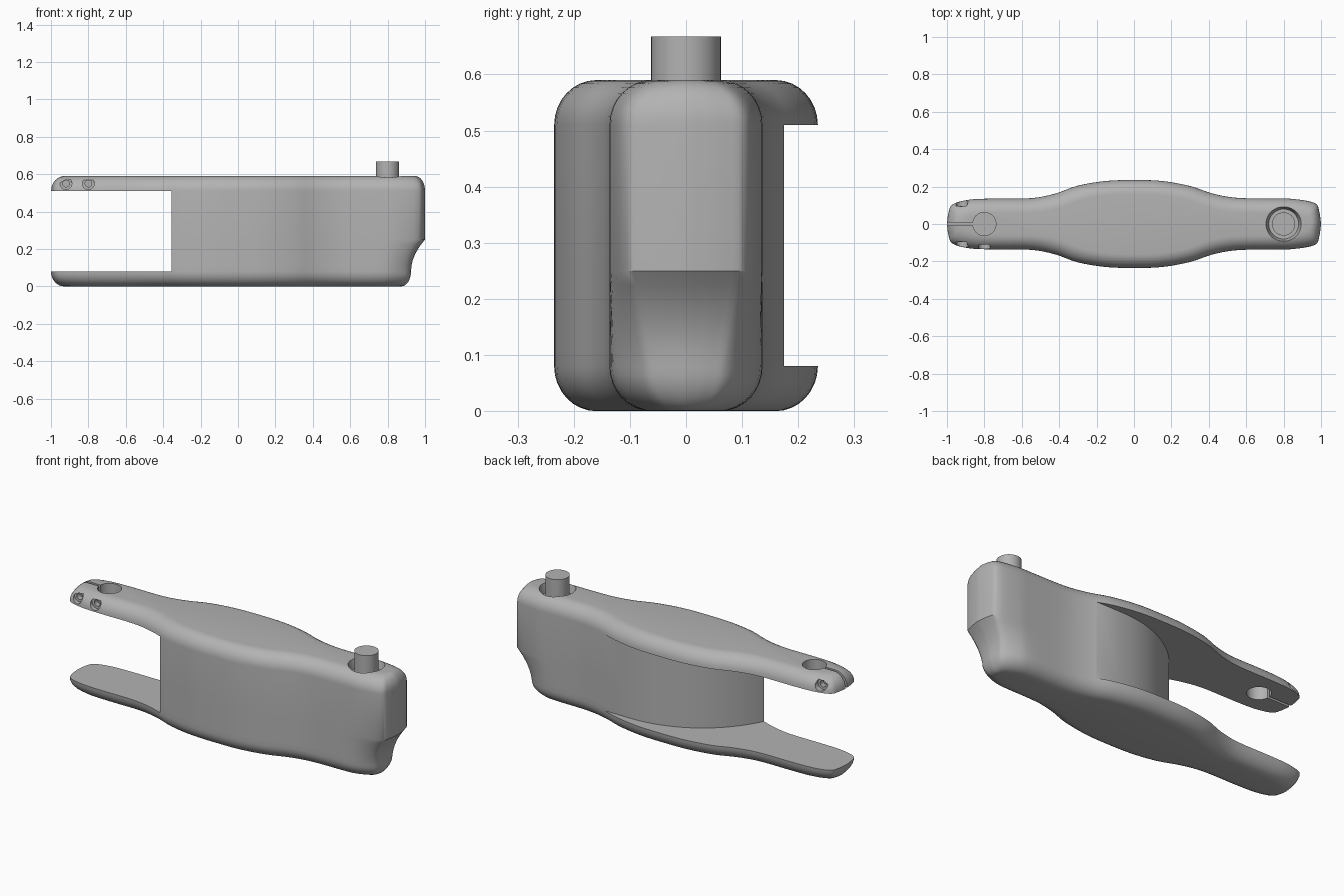
import bpy
import bmesh
from math import cos, sin, pi, radians
from mathutils import Vector

cube = bpy.data.objects.get("Cube")
if cube:
    bpy.data.objects.remove(cube, do_unlink=True)

H = 0.59            # body height
R = 0.08            # rounding of the upper and lower rims
LOW, HIGH = 0.08, 0.51   # slot between the two fork plates

grey = bpy.data.materials.new("satin_grey")
grey.use_nodes = True
grey.diffuse_color = (0.45, 0.45, 0.45, 1)
grey.node_tree.nodes["Principled BSDF"].inputs["Base Color"].default_value = (0.45, 0.45, 0.45, 1)


def finish(name, bm):
    bmesh.ops.recalc_face_normals(bm, faces=bm.faces)
    mesh = bpy.data.meshes.new(name)
    bm.to_mesh(mesh)
    bm.free()
    mesh.materials.append(grey)
    obj = bpy.data.objects.new(name, mesh)
    bpy.context.collection.objects.link(obj)
    return obj


def loft(name, rings):
    """Skin closed rings of equal length and cap both ends."""
    bm = bmesh.new()
    loops = [[bm.verts.new(p) for p in ring] for ring in rings]
    n = len(loops[0])
    for a, b in zip(loops, loops[1:]):
        for i in range(n):
            j = (i + 1) % n
            bm.faces.new((a[i], a[j], b[j], b[i]))
    bm.faces.new(loops[0][::-1])
    bm.faces.new(loops[-1])
    return finish(name, bm)


def cylinder(name, start, end, r1, r2=None, sides=40):
    """Round bar or cone between two points."""
    start, end = Vector(start), Vector(end)
    turn = (end - start).to_track_quat('Z', 'Y')
    rings = []
    for centre, r in ((start, r1), (end, r2 or r1)):
        rings.append([centre + turn @ Vector((r * cos(2 * pi * i / sides), r * sin(2 * pi * i / sides), 0))
                      for i in range(sides)])
    return loft(name, rings)


def prism(name, outline, z0, z1):
    return loft(name, [[(x, y, z) for x, y in outline] for z in (z0, z1)])


def cut(target, cutter):
    cutter.hide_render = True
    mod = target.modifiers.new("cut", 'BOOLEAN')
    mod.operation = 'DIFFERENCE'
    mod.solver = 'EXACT'
    mod.object = cutter
    bpy.context.view_layer.objects.active = target
    bpy.ops.object.modifier_apply(modifier=mod.name)
    bpy.data.objects.remove(cutter, do_unlink=True)


def smooth(obj):
    bpy.ops.object.select_all(action='DESELECT')
    obj.select_set(True)
    bpy.context.view_layer.objects.active = obj
    bpy.ops.object.shade_smooth_by_angle(angle=radians(32))


def spline(pts, steps=4):
    """Smooth curve through the points."""
    pts = [Vector(p) for p in pts]
    ext = [pts[0] * 2 - pts[1]] + pts + [pts[-1] * 2 - pts[-2]]
    out = []
    for a, b, c, d in zip(ext, ext[1:], ext[2:], ext[3:]):
        for s in range(steps):
            t = s / steps
            out.append(0.5 * (2 * b + (c - a) * t + (2 * a - 5 * b + 4 * c - d) * t * t
                              + (3 * b - a - 3 * c + d) * t ** 3))
    return out + [pts[-1]]


# Plan outline: one half, then mirrored across the long axis
half = spline([(-1, 0), (-0.992, 0.06), (-0.97, 0.105), (-0.88, 0.13), (-0.75, 0.136),
               (-0.55, 0.138), (-0.42, 0.163), (-0.3, 0.205), (-0.15, 0.23), (0, 0.235),
               (0.15, 0.23), (0.3, 0.203), (0.42, 0.163), (0.55, 0.14), (0.75, 0.136),
               (0.85, 0.134), (0.965, 0.113), (0.99, 0.07), (1, 0)])
outline = half + [Vector((p.x, -p.y)) for p in half[-2:0:-1]]


def ring(z):
    # Rim rounding near the top and bottom
    e = max(0, R - min(z, H - z)) / R
    d = R * 0.94 * (1 - max(0, 1 - e * e) ** 0.5)
    # The nose sweeps back and narrows below its flat end
    t = min(1, max(0, (0.25 - z) / 0.17))
    sweep = 0.075 * (1 - (1 - t) ** 2)
    pts = []
    for p in outline:
        x, y = p
        nose = min(1, max(0, (x - 0.72) / 0.28))
        y *= 1 - min(1, d / max(0.1, abs(y)))
        y *= 1 - 0.38 * t * nose ** 2
        x = x * (1 - d * (0.7 if x > 0 else 0.95)) - sweep * nose ** 1.5
        pts.append((x, y, z))
    return pts


rim = [R * (1 - cos(i * pi / 16)) for i in range(9)]
levels = rim + [0.11, 0.14, 0.17, 0.2, 0.225, 0.25] + [H - z for z in rim[::-1]]
body = loft("fork_body", [ring(z) for z in levels])

# Curved slot that opens the fork and the rear of the body
arc = [(0.22 + 0.64 * cos(radians(a)), -0.465 + 0.64 * sin(radians(a))) for a in range(90, 166, 3)]
cut(body, prism("slot_cutter", [(0.6, 0.175)] + arc + [(-1.2, -0.3), (-1.2, 0.4), (0.6, 0.4)], LOW, HIGH))

# Clamp hole and split in the upper plate
cut(body, cylinder("clamp_hole_cutter", (-0.8, 0, 0.4), (-0.8, 0, 0.7), 0.062))
cut(body, prism("split_cutter", [(-1.1, -0.007), (-0.8, -0.007), (-0.8, 0.007), (-1.1, 0.007)], 0.45, 0.7))

# Counterbored screw holes
for x, side, floor in ((-0.92, -1, 0.095), (-0.8, -1, 0.11), (-0.92, 1, 0.095)):
    for radius, depth in ((0.032, floor), (0.018, floor - 0.03)):
        cut(body, cylinder("screw_cutter", (x, side * depth, 0.55), (x, side * 0.2, 0.55), radius, sides=24))

# Recess around the pin
cut(body, cylinder("recess_cutter", (0.8, 0, 0.54), (0.8, 0, 0.6), 0.08, 0.097))
smooth(body)

pin = cylinder("pivot_pin", (0.8, 0, 0.5), (0.8, 0, 0.668), 0.062)
smooth(pin)
